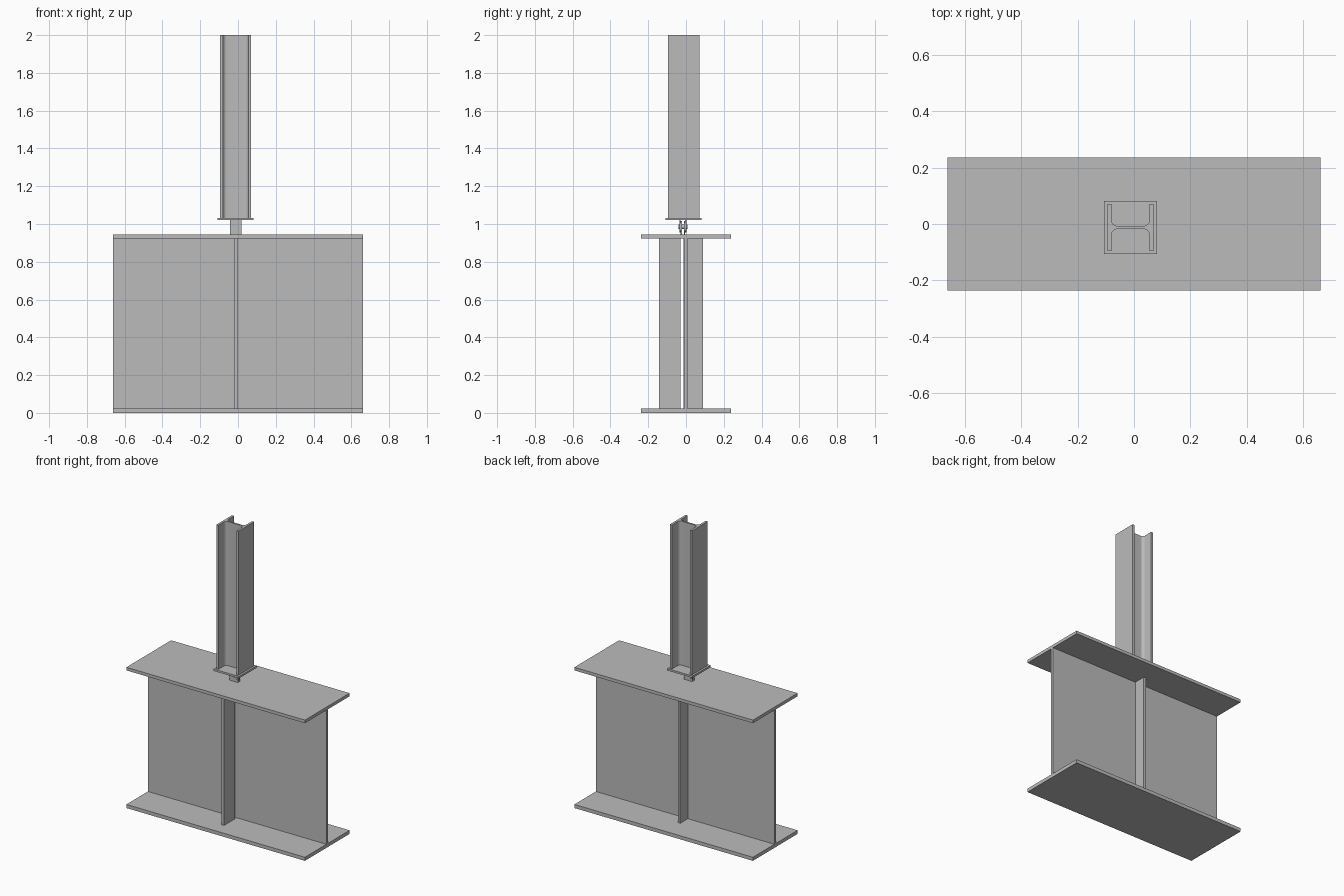
import bpy
import bmesh
from math import sin, cos, pi
from mathutils import Vector

cube = bpy.data.objects.get("Cube")
if cube:
    bpy.data.objects.remove(cube, do_unlink=True)

steel = bpy.data.materials.new("grey_steel")
steel.use_nodes = True
colour = (0.5, 0.5, 0.5, 1)
steel.diffuse_color = colour
steel.node_tree.nodes["Principled BSDF"].inputs["Base Color"].default_value = colour


def prism(name, points, direction, smooth=False):
    """Extrude a closed loop of 3D points along a direction."""
    bm = bmesh.new()
    face = bm.faces.new([bm.verts.new(p) for p in points])
    result = bmesh.ops.extrude_face_region(bm, geom=[face], use_keep_orig=True)
    moved = [v for v in result["geom"] if isinstance(v, bmesh.types.BMVert)]
    bmesh.ops.translate(bm, vec=Vector(direction), verts=moved)
    bmesh.ops.recalc_face_normals(bm, faces=bm.faces)
    mesh = bpy.data.meshes.new(name)
    bm.to_mesh(mesh)
    bm.free()
    mesh.materials.append(steel)
    obj = bpy.data.objects.new(name, mesh)
    bpy.context.collection.objects.link(obj)
    if smooth:
        bpy.ops.object.select_all(action="DESELECT")
        obj.select_set(True)
        bpy.context.view_layer.objects.active = obj
        bpy.ops.object.shade_smooth_by_angle()
    return obj


def box(name, x, y, z):
    corners = [(x[0], y[0], z[0]), (x[1], y[0], z[0]),
               (x[1], y[1], z[0]), (x[0], y[1], z[0])]
    return prism(name, corners, (0, 0, z[1] - z[0]))


# Girder: two flanges, a web and a stiffener on each side
span, depth = (-0.663, 0.663), (-0.237, 0.237)
low, high, top = 0.024, 0.924, 0.945
box("bottom_flange", span, depth, (0, low))
box("top_flange", span, depth, (high, top))
box("girder_web", span, (-0.009, 0.009), (low, high))
box("front_stiffener", (-0.02, -0.003), (-0.144, -0.03), (low, high))
box("back_stiffener", (-0.02, -0.003), (-0.012, 0.09), (low, high))

# Column: H section with rounded roots, on a base plate
cx, cy = -0.0125, -0.0125
half_x, half_y, flange, web, root = 0.082, 0.083, 0.015, 0.0055, 0.02
inner = half_x - flange
quarter = [(half_x, half_y), (inner, half_y)]
for i in range(9):
    a = -pi / 2 * i / 8
    quarter.append((inner - root + root * cos(a), web + root + root * sin(a)))
upper = quarter + [(-x, y) for x, y in reversed(quarter)]
section = upper + [(x, -y) for x, y in reversed(upper)]
plate_low, plate_high = 1.02, 1.033
prism("column", [(cx + x, cy + y, plate_high) for x, y in section],
      (0, 0, 2 - plate_high), smooth=True)
box("column_base_plate", (cx - 0.095, cx + 0.095), (cy - 0.095, cy + 0.095),
    (plate_low, plate_high))

# Hinge: rounded lugs above and below, joined by a pin
pin_y, pin_z, radius, thick = -0.0165, 0.985, 0.031, 0.006


def lug(name, y, base, sign):
    points = [(cx + radius, y, base)]
    for i in range(17):
        a = pi * i / 16
        points.append((cx + radius * cos(a), y, pin_z + sign * radius * sin(a)))
    points.append((cx - radius, y, base))
    prism(name, points, (0, thick, 0), smooth=True)


for side, s in (("front", -1), ("back", 1)):
    lug(side + "_upper_lug", pin_y + s * 0.015 - thick / 2, plate_low, -1)
    lug(side + "_lower_lug", pin_y + s * 0.009 - thick / 2, top, 1)

ring = [2 * pi * i / 24 for i in range(24)]
prism("hinge_pin", [(cx + 0.012 * cos(a), pin_y - 0.024, pin_z + 0.012 * sin(a))
                    for a in ring], (0, 0.048, 0), smooth=True)
